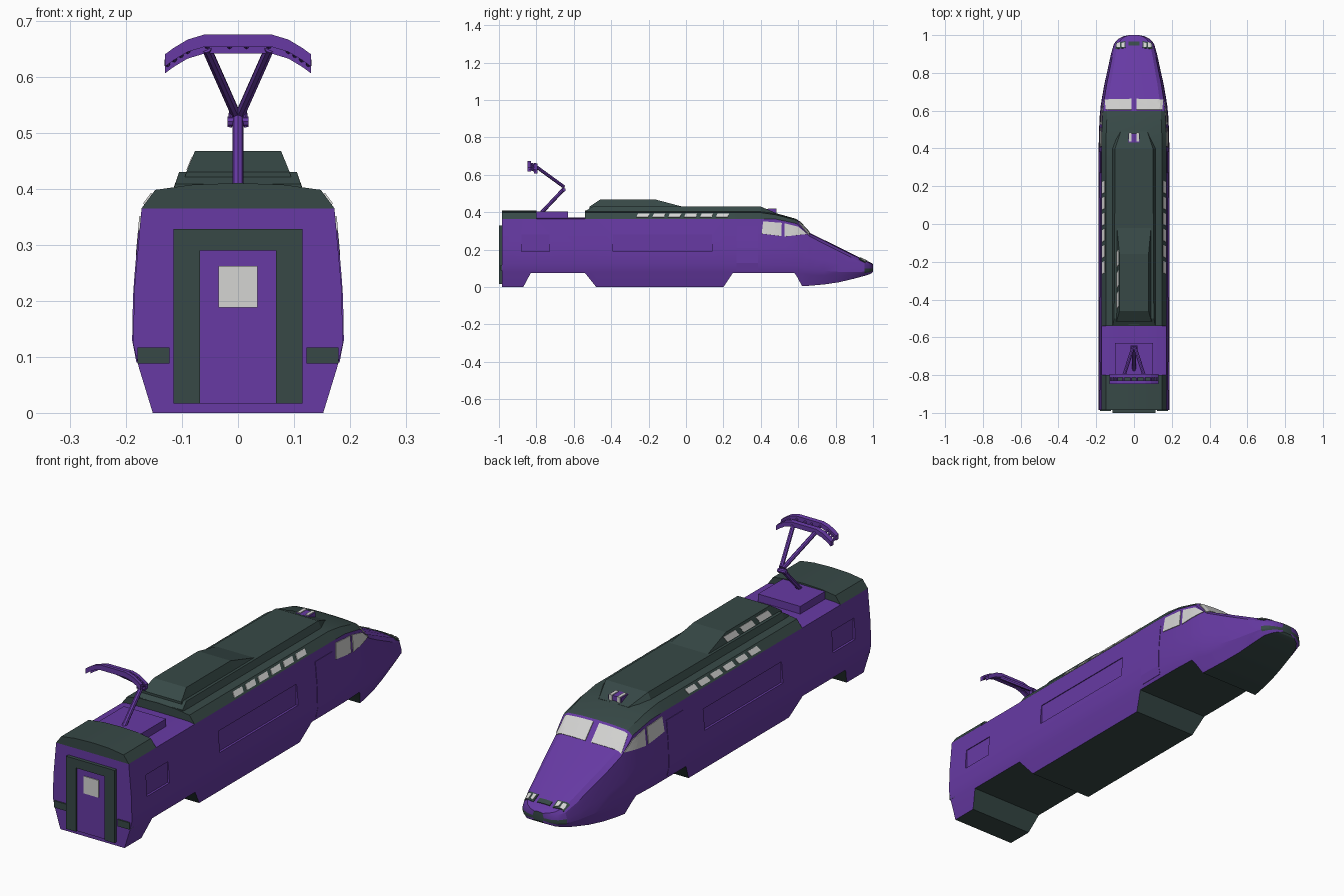
import bpy, bmesh
from mathutils import Vector
from mathutils.bvhtree import BVHTree

if "Cube" in bpy.data.objects:
    bpy.data.objects.remove(bpy.data.objects["Cube"])


def mat(name, rgb):
    m = bpy.data.materials.new(name)
    m.diffuse_color = (*rgb, 1)
    m.use_nodes = True
    m.node_tree.nodes["Principled BSDF"].inputs["Base Color"].default_value = m.diffuse_color
    return m


PURPLE = mat("purple paint", (0.135, 0.042, 0.37))
DARK = mat("dark green grey", (0.038, 0.066, 0.062))
LIGHT = mat("pale glass", (0.66, 0.66, 0.65))


def finish(name, bm, mats):
    bmesh.ops.remove_doubles(bm, verts=bm.verts, dist=1e-5)
    bmesh.ops.recalc_face_normals(bm, faces=bm.faces)
    me = bpy.data.meshes.new(name)
    bm.to_mesh(me)
    ob = bpy.data.objects.new(name, me)
    bpy.context.collection.objects.link(ob)
    for m in mats:
        me.materials.append(m)
    return ob


def box(name, x, y, z, m):
    bm = bmesh.new()
    bmesh.ops.create_cube(bm, size=1)
    for v in bm.verts:
        v.co = [(a + b) / 2 + c * (b - a) for (a, b), c in zip((x, y, z), v.co)]
    return finish(name, bm, [m])


def loft(name, rings, m):
    """Skin a list of equal rings and cap both ends."""
    bm = bmesh.new()
    rows = [[bm.verts.new(p) for p in r] for r in rings]
    n = len(rows[0])
    for a, b in zip(rows, rows[1:]):
        for j in range(n):
            bm.faces.new((a[j], a[(j + 1) % n], b[(j + 1) % n], b[j]))
    bm.faces.new(rows[0])
    bm.faces.new(rows[-1])
    return finish(name, bm, [m])


def rod(name, p, q, r, m=PURPLE):
    p, q = Vector(p), Vector(q)
    bm = bmesh.new()
    bmesh.ops.create_cone(bm, cap_ends=True, segments=8, radius1=r, radius2=r, depth=(q - p).length)
    rot = (q - p).to_track_quat('Z', 'Y')
    for v in bm.verts:
        v.co = rot @ v.co + (p + q) / 2
    return finish(name, bm, [m])


# ---- body: stations of (y, half width, base z, underside z, shoulder z, roof z)
S = [(-.985, .187, 0, 0, .365, .41), (-.87, .187, 0, 0, .365, .41), (-.83, .187, 0, .075, .365, .41),
     (-.80, .187, 0, .075, .365, .41), (-.80, .187, 0, .075, .365, .372), (-.54, .187, 0, .075, .365, .372),
     (-.54, .187, 0, .075, .365, .41), (-.48, .187, 0, 0, .365, .41), (.20, .187, 0, 0, .365, .41),
     (.25, .187, 0, .075, .365, .41), (.40, .187, 0, .075, .365, .41), (.48, .186, 0, .075, .363, .395),
     (.58, .181, .003, .075, .342, .367), (.597, .179, .004, .05, .336, .36), (.62, .177, .005, .005, .312, .335),
     (.66, .171, .007, .007, .272, .291), (.74, .157, .014, .014, .230, .251), (.82, .139, .026, .026, .190, .212),
     (.90, .122, .045, .045, .150, .172), (.955, .106, .060, .060, .126, .145), (.98, .083, .068, .068, .118, .134),
     (.994, .055, .075, .075, .114, .127), (1.0, .025, .082, .082, .112, .122)]
SIDE = [(.813, 0), (.945, .22), (1, .335), (.99, .60), (.92, 1)]      # width and height fractions
ROOF = [(.79, .73), (.43, .94), (0, 1)]


def ring(y, w, z0, zb, zs, zt):
    pts = [(w * a, z0 + (zs - z0) * f) for a, f in SIDE]
    if zb > z0:                                    # raised underside over the bogies
        t = (zb - z0) / (pts[1][1] - z0)
        pts[0] = (pts[0][0] + (pts[1][0] - pts[0][0]) * t, zb)
    pts += [(w * a, zs + (zt - zs) * f) for a, f in ROOF]
    return [(x, y, z) for x, z in pts] + [(-x, y, z) for x, z in pts[-2::-1]]


bm = bmesh.new()
rows = [[bm.verts.new(p) for p in ring(*s)] for s in S]
for a, b, sa, sb in zip(rows, rows[1:], S, S[1:]):
    for j in range(15):
        k = (j + 1) % 15
        f = bm.faces.new((a[j], a[k], b[k], b[j]))
        y = (sa[0] + sb[0]) / 2
        roof = 4 <= j <= 9 and (y <= -.8 or -.541 < y < .597)
        bumper = j in (1, 2, 11, 12) and y > .956
        f.material_index = int(j == 14 or roof or bumper)
r = rows[0]
bm.faces.new(r[:5] + r[10:])
bm.faces.new(r[4:11]).material_index = 1
bm.faces.new(rows[-1]).material_index = 1
body = finish("body_shell", bm, [PURPLE, DARK])
bpy.context.view_layer.objects.active = body
body.select_set(True)
bpy.ops.object.shade_smooth_by_angle(angle=0.35)
bm = bmesh.new()
bm.from_mesh(body.data)
TREE = BVHTree.FromBMesh(bm)

# recessed side panels
for sx in (-1, 1):
    for y0, y1 in ((-.88, -.73), (-.39, .14)):
        c = box("panel_cutter", sorted((sx * .176, sx * .25)), (y0, y1), (.19, .28), PURPLE)
        c.hide_render = True
        c.display_type = 'WIRE'
        mod = body.modifiers.new("recess", 'BOOLEAN')
        mod.operation, mod.solver, mod.object = 'DIFFERENCE', 'EXACT', c


def plate(name, corners, side, m, lift=.001, n=6):
    """Thin plate wrapped on the body. side 'x+'/'x-': corners are (y, z); 'top': corners are (x, y)."""
    bm = bmesh.new()
    c = [Vector(p) for p in corners]
    grid = []
    for i in range(n + 1):
        row = []
        for j in range(n + 1):
            u, v = i / n, j / n
            p = (c[0] * (1 - u) + c[1] * u) * (1 - v) + (c[3] * (1 - u) + c[2] * u) * v
            if side == 'top':
                o, d = Vector((p.x, p.y, 1)), Vector((0, 0, -1))
            else:
                s = 1 if side == 'x+' else -1
                o, d = Vector((s, p.x, p.y)), Vector((-s, 0, 0))
            hit, nor, _, _ = TREE.ray_cast(o, d)
            if hit is None:
                bm.free()
                return
            row.append(bm.verts.new(hit + nor * lift))
        grid.append(row)
    for i in range(n):
        for j in range(n):
            bm.faces.new((grid[i][j], grid[i + 1][j], grid[i + 1][j + 1], grid[i][j + 1]))
    ob = finish(name, bm, [m])
    mod = ob.modifiers.new("thickness", 'SOLIDIFY')
    mod.thickness, mod.offset = .004, 0


# ---- windows, doors and lights on both sides
for sx, side in ((1, 'x+'), (-1, 'x-')):
    plate("cab_door", [(.27, .09), (.385, .09), (.385, .325), (.27, .325)], side, PURPLE, 0)
    plate("cab_side_window", [(.405, .285), (.51, .272), (.512, .343), (.412, .351)], side, LIGHT)
    plate("cab_quarter_window", [(.526, .27), (.648, .283), (.60, .322), (.526, .341)], side, LIGHT)
    plate("windscreen", [(sx * .014, .604), (sx * .148, .604), (sx * .154, .657), (sx * .014, .661)],
          'top', LIGHT, .002, 10)
    for i in range(6):
        y = -.265 + i * .085
        plate("roof_window", [(sx * .153, y + .008), (sx * .153, y + .07), (sx * .167, y + .062), (sx * .167, y)],
              'top', LIGHT)
    plate("headlight_surround", [(sx * .045, .932), (sx * .098, .925), (sx * .092, .958), (sx * .045, .968)],
          'top', DARK)
    for a in (.051, .074):
        plate("headlight", [(sx * a, .936), (sx * (a + .016), .934), (sx * (a + .014), .956), (sx * a, .961)],
              'top', LIGHT, .003, 3)
plate("nose_vent", [(-.03, .945), (.03, .945), (.03, .965), (-.03, .965)], 'top', DARK)


# ---- roof fairings: stations of (y, half base, base z, half top, top z)
def fairing(name, stations):
    loft(name, [[(-b, y, zb), (b, y, zb), (t, y, zt), (-t, y, zt)] for y, b, zb, t, zt in stations], DARK)


fairing("roof_spine", [(-.535, .117, .39, .112, .408), (-.50, .117, .395, .105, .43),
                       (.40, .117, .395, .10, .43), (.49, .09, .37, .07, .392)])
fairing("roof_hump", [(-.515, .095, .42, .092, .43), (-.46, .095, .42, .077, .467),
                      (-.16, .095, .42, .077, .467), (-.02, .095, .42, .09, .43)])
for y in (-.45, -.34, -.23):      # grille on one side of the hump
    loft("hump_grille", [[(-.0925 - d, yy, .433), (-.0825 - d, yy + .015, .457), (-.0775 - d, yy + .015, .457),
                          (-.0875 - d, yy, .433)] for yy, d in ((y, 0), (y + .08, 0))], LIGHT)

# roof lamp
box("roof_lamp_housing", (-.03, .03), (.432, .48), (.39, .417), PURPLE)
for sx in (-1, 1):
    box("roof_lamp", sorted((sx * .012, sx * .026)), (.438, .484), (.395, .42), LIGHT)

# ---- rear end: gangway frame, door and buffers
for sx in (-1, 1):
    box("gangway_post", sorted((sx * .068, sx * .115)), (-1, -.98), (.017, .328), DARK)
    box("rear_lamp_block", sorted((sx * .122, sx * .179)), (-.991, -.955), (.088, .117), DARK)
box("gangway_lintel", (-.068, .068), (-1, -.98), (.29, .328), DARK)
box("gangway_door", (-.068, .068), (-.992, -.98), (.017, .29), PURPLE)
box("gangway_window", (-.035, .035), (-.995, -.985), (.188, .262), LIGHT)

# ---- pantograph
box("pantograph_base", (-.10, .10), (-.798, -.63), (.36, .404), PURPLE)
rod("pantograph_lower_arm", (0, -.775, .395), (0, -.652, .525), .010)
rod("pantograph_knee", (-.019, -.652, .52), (.019, -.652, .52), .009)
for sx in (-1, 1):
    rod("pantograph_knee_link", (sx * .015, -.652, .51), (sx * .012, -.655, .54), .004)
    rod("pantograph_upper_arm", (sx * .005, -.652, .535), (sx * .056, -.81, .65), .009)
PATH = [(-.13, -.035), (-.115, -.024), (-.09, -.009), (-.06, 0), (.06, 0), (.09, -.009), (.115, -.024), (.13, -.035)]
for y, z in ((-.838, .664), (-.803, .652)):
    loft("pantograph_head_bar", [[(x, y - .009, z + d - .011), (x, y + .009, z + d - .011),
                                  (x, y + .009, z + d + .009), (x, y - .009, z + d + .011)] for x, d in PATH], PURPLE)
for sx in (-1, 1):                # ribs joining the two head bars
    for x, d in ((.015, 0), (.055, 0), (.09, -.009), (.102, -.016), (.114, -.024), (.126, -.032)):
        rod("pantograph_rib", (sx * x, -.838, .662 + d), (sx * x, -.803, .652 + d), .005)
